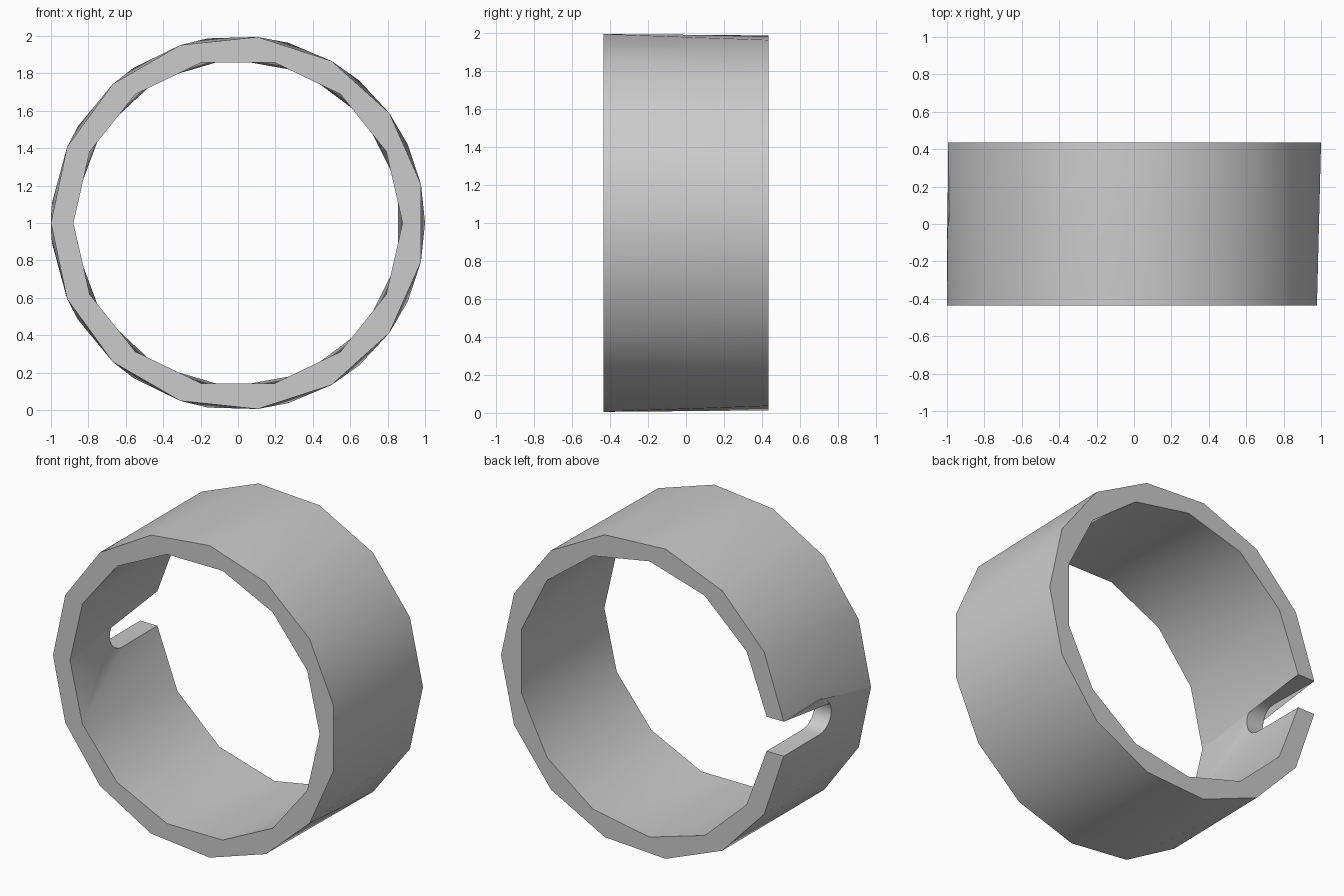
import bpy
import bmesh
from math import asin, sin, cos, pi

cube = bpy.data.objects.get("Cube")
if cube:
    bpy.data.objects.remove(cube, do_unlink=True)

OUTER, INNER = 1.0, 0.88      # ring radii
HALF = 0.435                  # half the band depth
SLOT_R, SLOT_Y = 0.11, 0.075  # slot half width and centre of its round end
ARC = 6                       # steps in a quarter of the round end

grey = bpy.data.materials.new("plain grey")
grey.use_nodes = True
colour = (0.6, 0.6, 0.6, 1)
grey.diffuse_color = colour
grey.node_tree.nodes["Principled BSDF"].inputs["Base Color"].default_value = colour

bm = bmesh.new()


def point(radius, angle, y):
    """Vertex on the cylinder; angle 0 lies on the slotted side (-x)."""
    return angle, bm.verts.new((-radius * cos(angle), y, 1 + radius * sin(angle)))


def front_edge(radius, sides):
    """Plain closed polygon, its first point repeated at the end."""
    pts = [point(radius, 2 * pi * i / sides, -HALF) for i in range(sides)]
    return pts + [(2 * pi, pts[0][1])]


def slot_and_back(radius, sides):
    """Two half slot edges and the back rim that joins their open ends."""
    def slot_point(t):
        return asin(SLOT_R * sin(t) / radius), SLOT_Y - SLOT_R * cos(t)
    quarter = [slot_point(pi / 2 * i / ARC) for i in range(ARC + 1)]
    tip = point(radius, *quarter[0])
    lower = [tip] + [point(radius, a, y) for a, y in quarter[1:]]
    upper = [point(radius, 2 * pi - a, y) for a, y in reversed(quarter[1:])]
    upper.append((2 * pi, tip[1]))
    a = quarter[-1][0]
    rim = [point(radius, a + (2 * pi - 2 * a) * i / sides, HALF)
           for i in range(sides + 1)]
    return lower, rim, upper


def bridge(a, b):
    """Zip two strings of points into triangles, in order of angle."""
    i = j = 0
    while i < len(a) - 1 or j < len(b) - 1:
        step_a = j == len(b) - 1 or (i < len(a) - 1 and a[i + 1][0] < b[j + 1][0])
        new = a[i + 1] if step_a else b[j + 1]
        bm.faces.new((a[i][1], b[j][1], new[1]))
        i, j = (i + 1, j) if step_a else (i, j + 1)


# Outer and inner walls
front_out, front_in = front_edge(OUTER, 15), front_edge(INNER, 14)
back_out, back_in = slot_and_back(OUTER, 14), slot_and_back(INNER, 13)
bridge(front_out, sum(back_out, []))
bridge(front_in, sum(back_in, []))

# Flat front and back rims
bridge(front_out, front_in)
bridge(back_out[1], back_in[1])

# Walls of the slot, through the thickness of the band
(low_o, rim_o, up_o), (low_i, rim_i, up_i) = back_out, back_in
for o, n in ((low_o + rim_o[:1], low_i + rim_i[:1]),
             (rim_o[-1:] + up_o, rim_i[-1:] + up_i)):
    for k in range(len(o) - 1):
        bm.faces.new((o[k][1], o[k + 1][1], n[k + 1][1], n[k][1]))

bmesh.ops.recalc_face_normals(bm, faces=bm.faces[:])
mesh = bpy.data.meshes.new("slotted_ring")
bm.to_mesh(mesh)
bm.free()
mesh.materials.append(grey)
ring = bpy.data.objects.new("slotted_ring", mesh)
bpy.context.collection.objects.link(ring)

# Smooth walls with crisp rims
bpy.ops.object.select_all(action='DESELECT')
ring.select_set(True)
bpy.context.view_layer.objects.active = ring
bpy.ops.object.shade_smooth_by_angle(angle=pi / 4)
